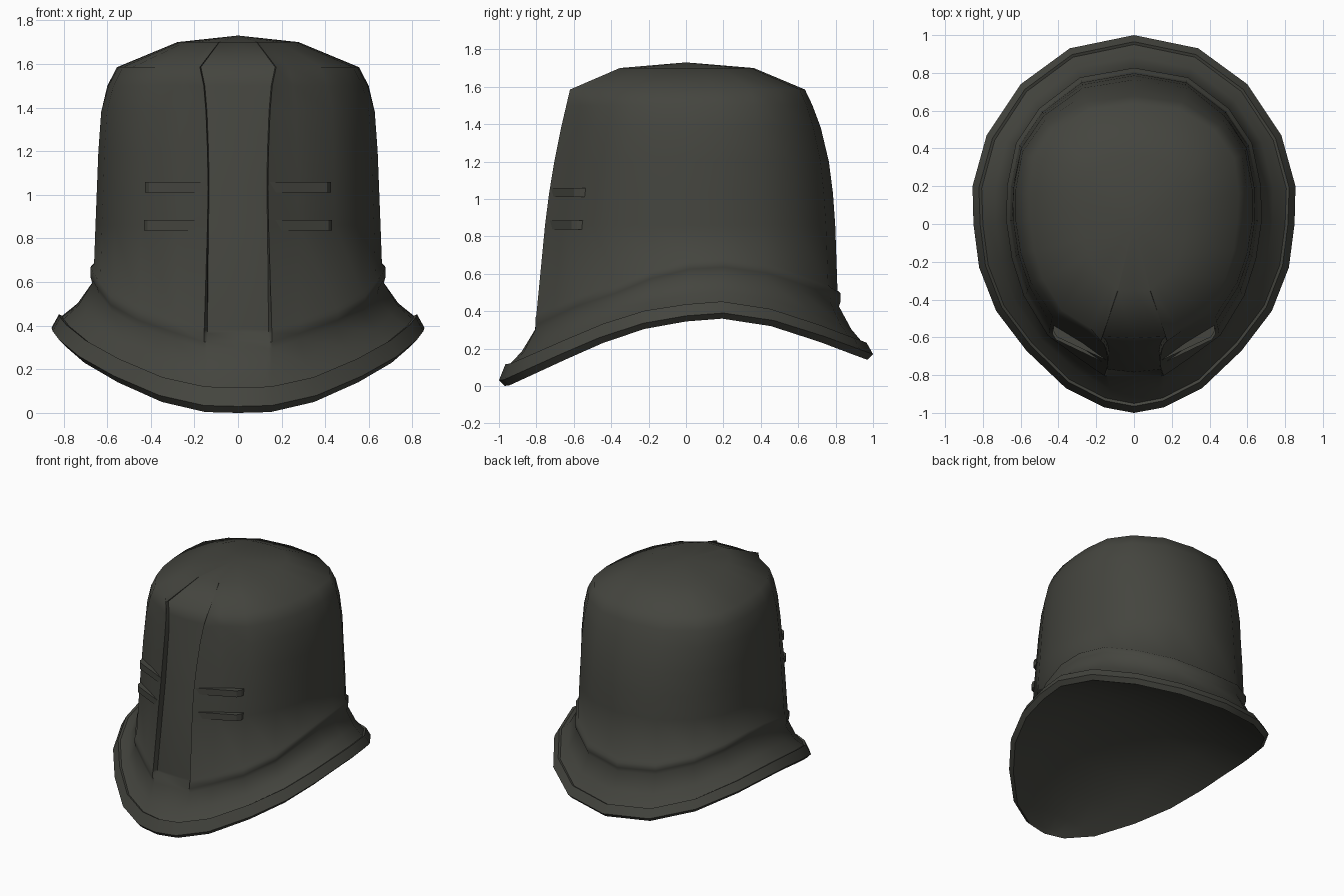
import bpy, bmesh, math
from mathutils import Vector

if "Cube" in bpy.data.objects:
    bpy.data.objects.remove(bpy.data.objects["Cube"])

steel = bpy.data.materials.new("dark olive steel")
steel.diffuse_color = (0.058, 0.059, 0.049, 1)
steel.use_nodes = True
steel.node_tree.nodes["Principled BSDF"].inputs["Base Color"].default_value = steel.diffuse_color


def make_object(name, bm, angle):
    bmesh.ops.recalc_face_normals(bm, faces=bm.faces)
    mesh = bpy.data.meshes.new(name)
    bm.to_mesh(mesh)
    bm.free()
    mesh.materials.append(steel)
    ob = bpy.data.objects.new(name, mesh)
    bpy.context.collection.objects.link(ob)
    bpy.ops.object.select_all(action='DESELECT')
    ob.select_set(True)
    bpy.context.view_layer.objects.active = ob
    bpy.ops.object.shade_smooth_by_angle(angle=math.radians(angle))
    return ob


# Half outlines from back to front: brim edge, and neck where wall meets brim
RIM = [(0, 1, .14), (.34, .93, .165), (.60, .74, .235), (.78, .47, .32),
       (.855, .20, .36), (.85, 0, .345), (.82, -.23, .305), (.73, -.46, .23),
       (.57, -.67, .14), (.36, -.87, .05), (.16, -.97, .005),
       (.12, -.978, .003), (0, -1, 0)]
NECK = [(0, .81, .50), (.28, .76, .53), (.49, .60, .59), (.61, .42, .65),
        (.655, .20, .68), (.66, .02, .67), (.63, -.18, .62), (.57, -.37, .54),
        (.45, -.58, .47), (.28, -.71, .41), (.155, -.80, .37),
        (.14, -.77, .37), (0, -.785, .375)]
ROLL = [1] * 8 + [.7, .5, .3, 0, 0]      # how strongly the neck roll stands out
WIDEN = [0, .02, .05, .05, .02, 0, .01, .02, .02, 0, 0, 0, 0]  # boxier crown
RIM = [Vector(p) for p in RIM]
NECK = [Vector(p) for p in NECK]


def shift(points, out, dz, weights=None):
    """Move an outline outward in plan and up."""
    result = []
    for i, p in enumerate(points):
        d = Vector((p.x, p.y, 0)).normalized()
        w = weights[i] if weights else 1
        result.append(p + d * out * w + Vector((0, 0, dz)))
    return result


def lift_front(ring):
    """The brim edge is taller toward the front."""
    for p in ring:
        p.z += .026 * max(0, -p.y)
    return ring


def close_groove(ring, y):
    """Bring the front strip level with the panels where the brim begins."""
    ring[11].y = ring[12].y = y
    return ring


def wall(z, sx, sy_back, sy_front, edge_x, depth, widen=0, dish=0):
    """Horizontal section of the crown wall with the recessed front strip."""
    ring = []
    for i, p in enumerate(NECK):
        grow = 1 + WIDEN[i] * widen
        y = p.y * (sy_back if p.y > 0 else sy_front) * grow
        x = p.x * sx * grow
        if i == 9:
            y += dish
        elif i == 10:
            x = edge_x
        elif i == 11:
            x, y = edge_x - .005, -.80 * sy_front + depth
        elif i == 12:
            y = -.80 * sy_front + depth * .6
        ring.append(Vector((x, y, z)))
    return ring


# Helmet shell: rings from brim underside up to the crown
under = shift(RIM, -.03, 0)
lip = lift_front(shift(RIM, -.05, .085))
neck_low = close_groove(shift(NECK, .008, -.075, ROLL), -.808)
flare = [a.lerp(b, .5) + Vector((0, 0, -.022)) for a, b in zip(lip, neck_low)]
top = wall(1.585, .83, .785, .775, .175, .025, 1)
dome = [Vector((p.x * .50, p.y * .57, 1.70)) for p in top]
dome[11].y = dome[12].y = dome[10].y
rings = [
    under, shift(RIM, 0, .03), lift_front(shift(RIM, -.035, .092)), lip,
    flare, neck_low,
    close_groove(shift(NECK, .017, -.045, ROLL), -.803),
    shift(NECK, .017, -.005, ROLL),
    shift(NECK, 0, .01),
    wall(.86, .99, .985, .942, .14, .05, 0, .012),
    wall(1.03, .98, .97, .915, .137, .05, 0, .018),
    wall(1.20, .97, .943, .88, .14, .045, .2, .015),
    wall(1.38, .95, .89, .835, .147, .04, .4, .01),
    wall(1.50, .90, .835, .80, .157, .03, .8),
    top, dome,
]

bm = bmesh.new()
loops = []
for ring in rings:
    full = ring + [Vector((-p.x, p.y, p.z)) for p in ring[-2:0:-1]]
    loops.append([bm.verts.new(p) for p in full])
n = len(loops[0])
for a, b in zip(loops, loops[1:]):
    for i in range(n):
        j = (i + 1) % n
        bm.faces.new((a[i], a[j], b[j], b[i]))
apex = bm.verts.new((0, 0, 1.73))
for i in range(n):
    bm.faces.new((loops[-1][i], loops[-1][(i + 1) % n], apex))

# Vaulted underside closing the opening: rows span from side to side
base = loops[0]
half = n // 2
STEPS = 6
rows = [[base[0]] * (STEPS + 1)]
for i in range(1, half):
    p = base[i].co
    row = [base[i]]
    for k in range(1, STEPS):
        t = 1 - 2 * k / STEPS
        rise = .12 * (1 - t * t) * (p.x / .85)
        row.append(bm.verts.new((p.x * t, p.y, p.z + rise)))
    rows.append(row + [base[n - i]])
rows.append([base[half]] * (STEPS + 1))
for a, b in zip(rows, rows[1:]):
    for k in range(STEPS):
        bm.faces.new(list(dict.fromkeys([a[k], a[k + 1], b[k + 1], b[k]])))
make_object("helmet_shell", bm, 55)


# Visor bars: two slim slanted bars on each side of the front strip
def bar(name, side, start, end, z):
    a, b = Vector((*start, z)), Vector((*end, z))
    back = Vector((0, .04, 0))
    taper = Vector((.018, .03, 0))
    rise = Vector((0, 0, .024))
    bm = bmesh.new()
    corners = [a, b, b + taper, b + taper + back, a + back]
    vs = [[bm.verts.new(((p + h).x * side, (p + h).y, (p + h).z))
           for p in corners] for h in (-rise, rise)]
    bm.faces.new(vs[0])
    bm.faces.new(vs[1])
    for i in range(5):
        j = (i + 1) % 5
        bm.faces.new((vs[0][i], vs[0][j], vs[1][j], vs[1][i]))
    make_object(name, bm, 30)


for side, label in ((1, "right"), (-1, "left")):
    bar("upper_visor_bar_" + label, side, (.138, -.725), (.408, -.598), 1.035)
    bar("lower_visor_bar_" + label, side, (.142, -.742), (.414, -.612), .86)
